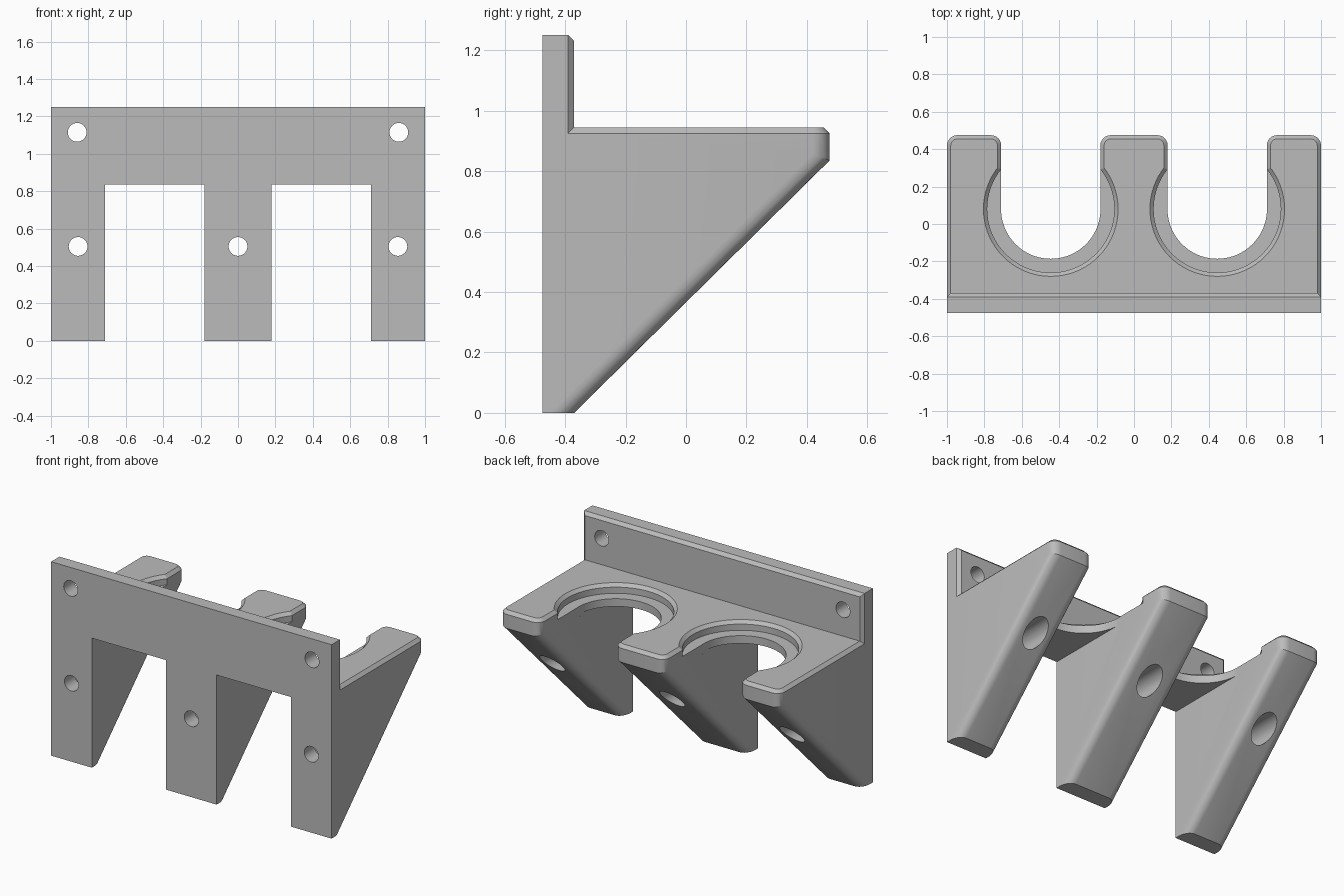
import bpy, bmesh, math
from mathutils import Matrix, Vector

cube = bpy.data.objects.get("Cube")
if cube:
    bpy.data.objects.remove(cube, do_unlink=True)

# Key dimensions
FRONT, PLATE, REACH = -0.475, -0.37, 0.475
UNDER, SHELF, TOP = 0.835, 0.945, 1.25
CHAMFER, FILLET = 0.02, 0.055
CUP_X, CUP_Y = 0.445, 0.08

grey = bpy.data.materials.new("plain grey")
grey.use_nodes = True
colour = (0.5, 0.5, 0.5, 1)
grey.diffuse_color = colour
grey.node_tree.nodes["Principled BSDF"].inputs["Base Color"].default_value = colour


def finish(name, bm):
    bmesh.ops.recalc_face_normals(bm, faces=bm.faces)
    mesh = bpy.data.meshes.new(name)
    bm.to_mesh(mesh)
    bm.free()
    mesh.materials.append(grey)
    obj = bpy.data.objects.new(name, mesh)
    bpy.context.collection.objects.link(obj)
    return obj


def bevel(bm, test, width, segments):
    """Bevel the edges whose two end points pass the test."""
    edges = [e for e in bm.edges if test(e.verts[0].co, e.verts[1].co)]
    bmesh.ops.bevel(bm, geom=edges, offset=width, segments=segments,
                    profile=0.5, affect='EDGES', clamp_overlap=True)


def prism(x0, x1, profile):
    """Extrude a (y, z) outline from x0 to x1."""
    bm = bmesh.new()
    face = bm.faces.new([bm.verts.new((x0, y, z)) for y, z in profile])
    out = bmesh.ops.extrude_face_region(bm, geom=[face])
    moved = [g for g in out["geom"] if isinstance(g, bmesh.types.BMVert)]
    bmesh.ops.translate(bm, verts=moved, vec=(x1 - x0, 0, 0))
    bmesh.ops.recalc_face_normals(bm, faces=bm.faces)
    return bm


def box(x, y0, y1, z0, z1):
    return prism(-x, x, [(y0, z0), (y1, z0), (y1, z1), (y0, z1)])


def lathe(name, profile, matrix):
    """Turn a closed (radius, height) outline into a solid cutter."""
    bm = bmesh.new()
    verts = [bm.verts.new((r, 0, h)) for r, h in profile]
    edges = [bm.edges.new(pair) for pair in zip(verts, verts[1:])]
    bmesh.ops.spin(bm, geom=verts + edges, cent=(0, 0, 0), axis=(0, 0, 1),
                   angle=math.tau, steps=72)
    bmesh.ops.remove_doubles(bm, verts=bm.verts, dist=1e-5)
    bmesh.ops.transform(bm, matrix=matrix, verts=bm.verts)
    obj = finish(name, bm)
    obj.hide_render = True
    return obj


def combine(target, other, operation):
    mod = target.modifiers.new(other.name, 'BOOLEAN')
    mod.operation, mod.solver, mod.object = operation, 'EXACT', other
    bpy.context.view_layer.objects.active = target
    bpy.ops.object.modifier_apply(modifier=mod.name)
    bpy.data.objects.remove(other, do_unlink=True)


def leg(name, x0, x1):
    """Triangular leg with rounded sloping edges and a chamfered top."""
    bm = prism(x0, x1, [(FRONT, 0), (PLATE, 0), (REACH, UNDER),
                        (REACH, SHELF), (FRONT, SHELF)])
    bevel(bm, lambda a, b: abs(a.x - b.x) < 1e-4 and min(a.y, b.y) > PLATE - 0.01
          and abs(a.z - b.z) > 0.05, FILLET, 6)
    bevel(bm, lambda a, b: min(a.z, b.z) > SHELF - 1e-4
          and max(a.y, b.y) > FRONT + 0.01, CHAMFER, 1)
    return finish(name, bm)


# Wall plate, chamfered along the top and the two sides
bm = box(1, FRONT, PLATE, UNDER, TOP)
bevel(bm, lambda a, b: min(a.y, b.y) > PLATE - 1e-4
      and max(a.z, b.z) > TOP - 1e-4, CHAMFER, 1)
bracket = finish("wall_bracket", bm)

# Shelf and three legs
combine(bracket, finish("shelf", box(0.9, FRONT, CUP_Y, UNDER, SHELF)), 'UNION')
for name, x0, x1 in (("right_leg", -1, -0.71), ("middle_leg", -0.18, 0.18),
                     ("left_leg", 0.71, 1)):
    combine(bracket, leg(name, x0, x1), 'UNION')

# Open round holders with a stepped, chamfered seat
seat = [(0, 0.82), (0.266, 0.82), (0.266, 0.885), (0.34, 0.885),
        (0.34, SHELF - CHAMFER), (0.36, SHELF), (0.38, SHELF + CHAMFER),
        (0, SHELF + CHAMFER)]
for side in (-1, 1):
    where = Matrix.Translation((side * CUP_X, CUP_Y, 0))
    combine(bracket, lathe("holder_cutter", seat, where), 'DIFFERENCE')

# Screw holes; those in the legs widen behind the plate
plain = [(0, -0.6), (0.05, -0.6), (0.05, -0.2), (0, -0.2)]
stepped = [(0, -0.6), (0.05, -0.6), (0.05, PLATE), (0.073, PLATE),
           (0.073, 0.5), (0, 0.5)]
along_y = Matrix.Rotation(-math.pi / 2, 4, 'X')
for x, z, shape in ((-0.86, 1.115, plain), (0.86, 1.115, plain),
                    (-0.855, 0.505, stepped), (0, 0.505, stepped),
                    (0.855, 0.505, stepped)):
    where = Matrix.Translation((x, 0, z)) @ along_y
    combine(bracket, lathe("screw_cutter", shape, where), 'DIFFERENCE')

# Smooth the curves, keep the edges sharp
bpy.ops.object.select_all(action='DESELECT')
bracket.select_set(True)
bpy.context.view_layer.objects.active = bracket
bpy.ops.object.shade_smooth_by_angle(angle=math.radians(25))
